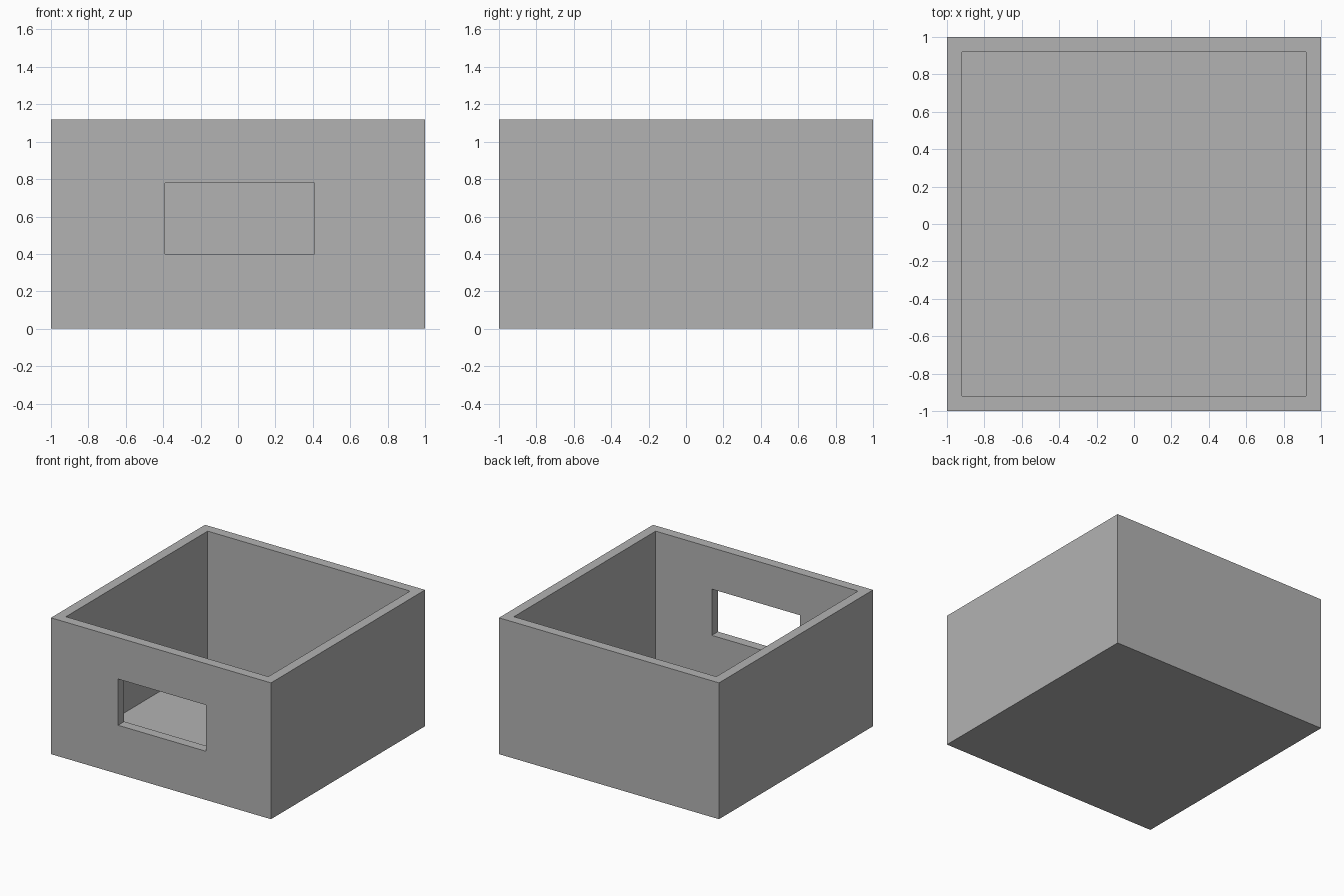
import bpy
import bmesh
from mathutils import Matrix, Vector

default = bpy.data.objects.get("Cube")
if default:
    bpy.data.objects.remove(default, do_unlink=True)

HALF, HEIGHT, WALL, FLOOR = 1.0, 1.12, 0.08, 0.04

grey = bpy.data.materials.new("plain grey")
grey.use_nodes = True
colour = (0.45, 0.45, 0.45, 1)
grey.diffuse_color = colour
grey.node_tree.nodes["Principled BSDF"].inputs["Base Color"].default_value = colour


def box(name, low, high):
    """Box spanning two opposite corners."""
    low, high = Vector(low), Vector(high)
    bm = bmesh.new()
    bmesh.ops.create_cube(bm, size=1, matrix=Matrix.Translation((low + high) / 2)
                          @ Matrix.Diagonal((high - low).to_4d()))
    mesh = bpy.data.meshes.new(name)
    bm.to_mesh(mesh)
    bm.free()
    mesh.materials.append(grey)
    obj = bpy.data.objects.new(name, mesh)
    bpy.context.collection.objects.link(obj)
    return obj


def cut(target, cutter):
    """Subtract a hidden cutter from the target."""
    cutter.hide_render = True
    cutter.hide_set(True)
    mod = target.modifiers.new(cutter.name, 'BOOLEAN')
    mod.operation = 'DIFFERENCE'
    mod.solver = 'EXACT'
    mod.object = cutter
    bpy.context.view_layer.objects.active = target
    bpy.ops.object.modifier_apply(modifier=mod.name)
    bpy.data.objects.remove(cutter, do_unlink=True)


# Open-topped box body
body = box("box_body", (-HALF, -HALF, 0), (HALF, HALF, HEIGHT))
inner = HALF - WALL
cut(body, box("cavity_cutter", (-inner, -inner, FLOOR), (inner, inner, HEIGHT + 0.2)))

# Rectangular opening through the front wall
cut(body, box("window_cutter", (-0.39, -HALF - 0.1, 0.4), (0.41, -HALF + 0.2, 0.78)))
